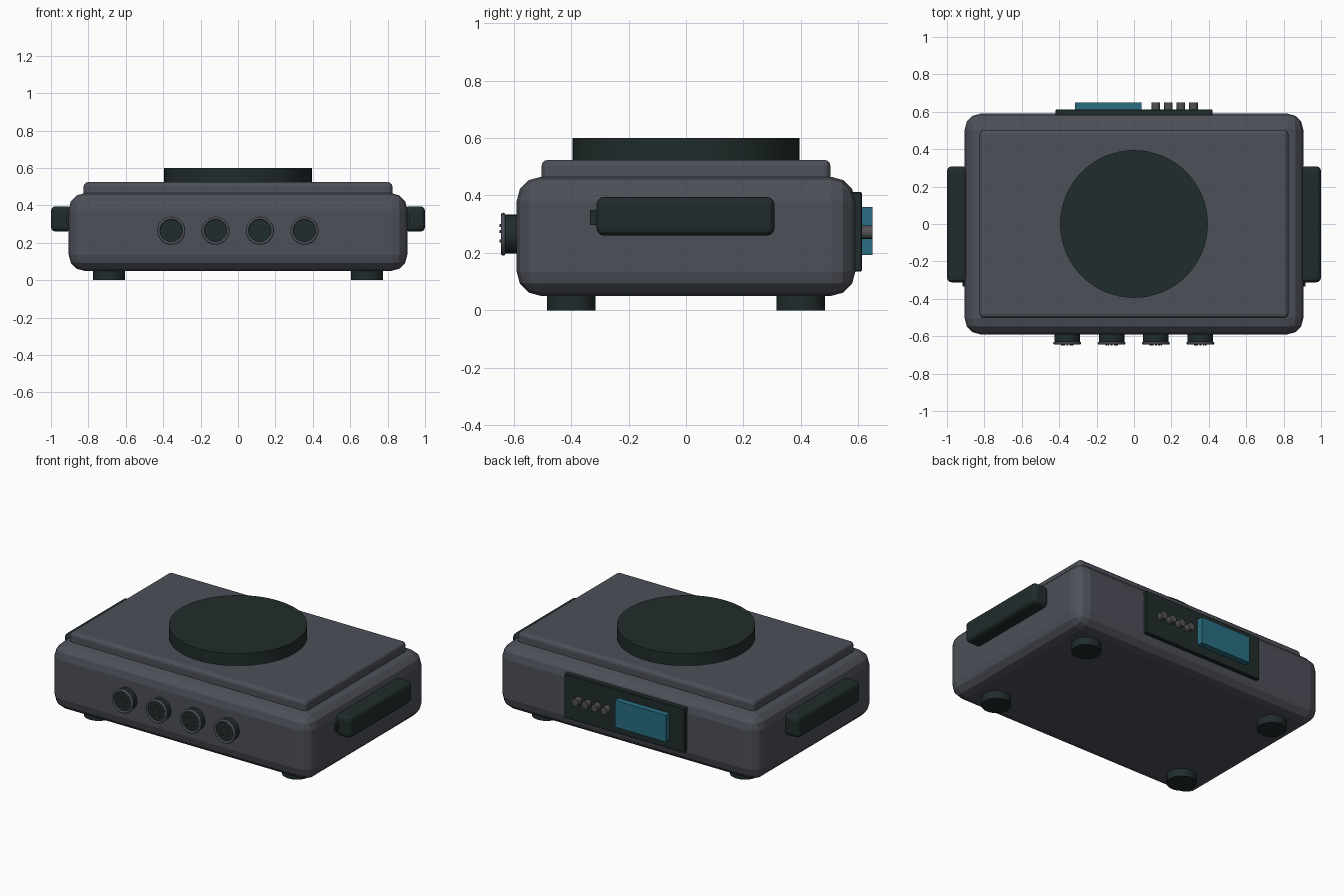
import bpy, math

if "Cube" in bpy.data.objects:
    bpy.data.objects.remove(bpy.data.objects["Cube"])


def mat(name, rgb):
    m = bpy.data.materials.new(name)
    m.diffuse_color = (*rgb, 1)
    m.use_nodes = True
    m.node_tree.nodes["Principled BSDF"].inputs["Base Color"].default_value = m.diffuse_color
    return m


GREY = mat("slate grey", (0.075, 0.080, 0.100))
DARK = mat("dark green black", (0.015, 0.025, 0.025))
BLUE = mat("screen teal", (0.022, 0.155, 0.225))
METAL = mat("knob grey", (0.085, 0.085, 0.090))


def finish(name, m, bevel=0, seg=3):
    o = bpy.context.object
    o.name = name
    o.data.materials.append(m)
    if bevel:
        b = o.modifiers.new("bevel", 'BEVEL')
        b.width, b.segments = bevel, seg
        b.limit_method = 'ANGLE'
    return o


def box(name, m, lo, hi, bevel=0, seg=3):
    bpy.ops.mesh.primitive_cube_add(size=1, location=[(a + b) / 2 for a, b in zip(lo, hi)])
    bpy.context.object.scale = [b - a for a, b in zip(lo, hi)]
    bpy.ops.object.transform_apply(location=False, rotation=False, scale=True)
    return finish(name, m, bevel, seg)


def cyl(name, m, r, depth, loc, along_y=False, bevel=0, verts=32, seg=2):
    rot = (math.pi / 2, 0, 0) if along_y else (0, 0, 0)
    bpy.ops.mesh.primitive_cylinder_add(vertices=verts, radius=r, depth=depth,
                                        location=loc, rotation=rot)
    bpy.ops.object.shade_smooth_by_angle(angle=math.radians(35))
    return finish(name, m, bevel, seg)


# Casing, raised lid and round platform
box("body", GREY, (-0.905, -0.59, 0.05), (0.905, 0.59, 0.465), 0.085, 3)
box("lid", GREY, (-0.825, -0.503, 0.44), (0.825, 0.503, 0.524), 0.022, 3)
cyl("platform", DARK, 0.395, 0.10, (0, 0, 0.55), verts=64)

for sx in (-1, 1):
    # Feet
    for sy in (-1, 1):
        cyl("foot", DARK, 0.085, 0.07, (sx * 0.69, sy * 0.40, 0.035))
    # Side handles with a small tab at the front end
    a, b = sorted((sx * 0.89, sx * 1.0))
    box("handle", DARK, (a, -0.312, 0.26), (b, 0.308, 0.395), 0.026, 3)
    a, b = sorted((sx * 0.89, sx * 0.918))
    box("handle_tab", DARK, (a, -0.335, 0.297), (b, -0.29, 0.35))

# Front sockets: barrel, rounded rim and pins
for x in (-0.357, -0.12, 0.117, 0.355):
    cyl("socket_barrel", DARK, 0.068, 0.06, (x, -0.608, 0.265), True)
    bpy.ops.mesh.primitive_torus_add(major_radius=0.067, minor_radius=0.008,
                                     major_segments=32, minor_segments=8,
                                     location=(x, -0.637, 0.265),
                                     rotation=(math.pi / 2, 0, 0))
    bpy.ops.object.shade_smooth_by_angle(angle=math.radians(50))
    finish("socket_rim", GREY)
    for k in range(5):
        t = math.radians(90 + 72 * k)
        cyl("socket_pin", METAL, 0.005, 0.02,
            (x + 0.03 * math.cos(t), -0.64, 0.265 + 0.03 * math.sin(t)), True, verts=8)

# Rear control panel, screen and knobs
box("rear_panel", DARK, (-0.42, 0.57, 0.135), (0.42, 0.613, 0.412), 0.004, 1)
box("screen", BLUE, (-0.315, 0.60, 0.192), (0.04, 0.65, 0.36))
for i in range(4):
    cyl("knob", METAL, 0.023, 0.05, (0.117 + 0.067 * i, 0.625, 0.272), True, verts=16)
